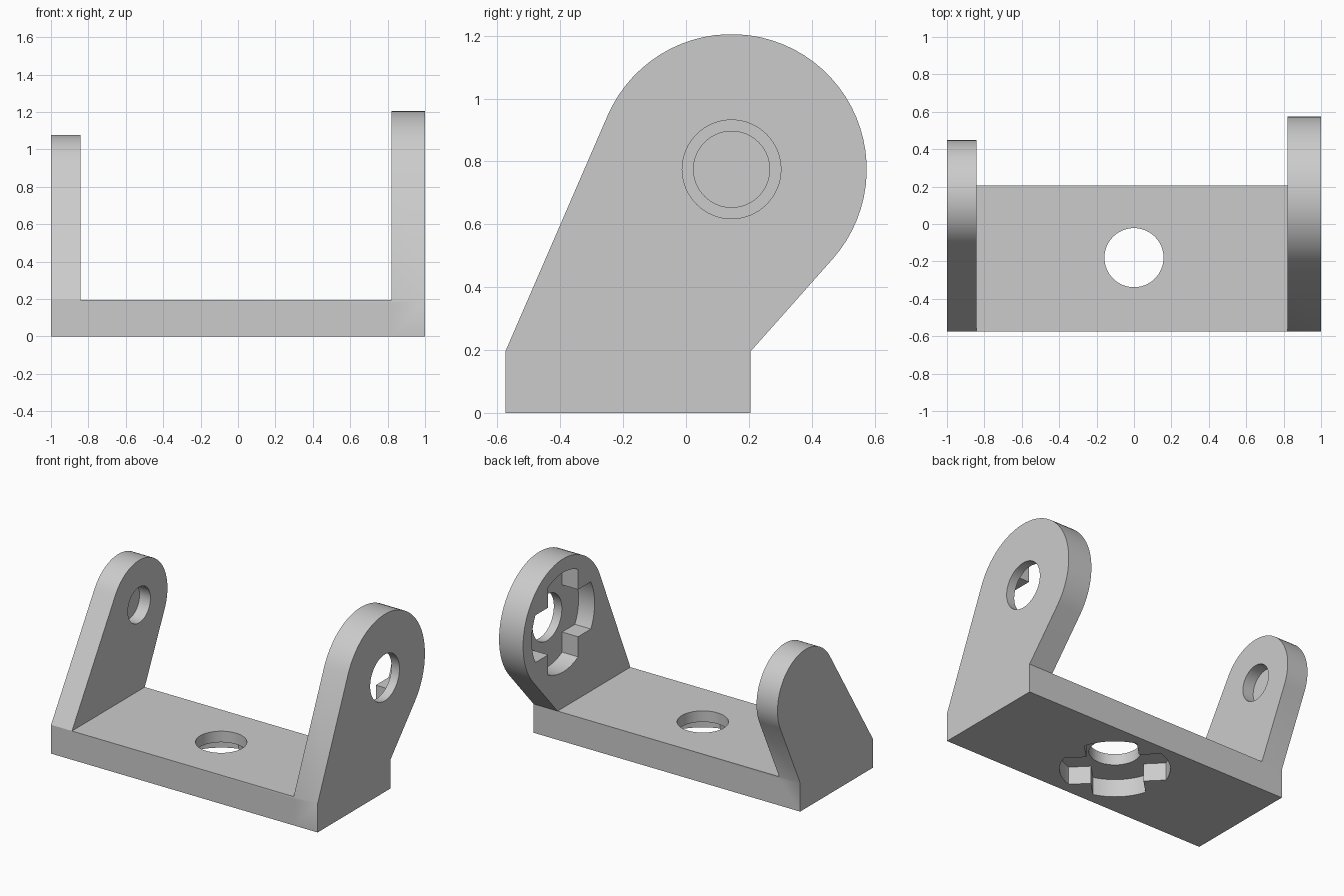
import bpy
import bmesh
from math import acos, asin, atan2, cos, sin, hypot, pi, radians

if "Cube" in bpy.data.objects:
    bpy.data.objects.remove(bpy.data.objects["Cube"])

grey = bpy.data.materials.new("light_grey")
grey.use_nodes = True
grey.diffuse_color = (0.6, 0.6, 0.6, 1)
grey.node_tree.nodes["Principled BSDF"].inputs["Base Color"].default_value = (0.6, 0.6, 0.6, 1)

FRONT, BACK, PLATE_TOP = -0.575, 0.205, 0.195
PIVOT = (0.145, 0.775)          # y, z of the ear centres
PLATE_HOLE = (0, -0.18)         # x, y of the hole in the plate


def prism(name, points, axis, low, high):
    """Extrude a closed 2D profile along x (points are y, z) or z (points are x, y)."""
    def place(p, h):
        return (h, p[0], p[1]) if axis == "x" else (p[0], p[1], h)
    bm = bmesh.new()
    bottom = [bm.verts.new(place(p, low)) for p in points]
    top = [bm.verts.new(place(p, high)) for p in points]
    bm.faces.new(bottom[::-1])
    bm.faces.new(top)
    for i in range(len(points)):
        j = (i + 1) % len(points)
        bm.faces.new((bottom[i], bottom[j], top[j], top[i]))
    bmesh.ops.recalc_face_normals(bm, faces=bm.faces)
    mesh = bpy.data.meshes.new(name)
    bm.to_mesh(mesh)
    bm.free()
    mesh.materials.append(grey)
    obj = bpy.data.objects.new(name, mesh)
    bpy.context.collection.objects.link(obj)
    return obj


def arc(centre, r, start, end, steps):
    angles = [start + (end - start) * i / steps for i in range(steps + 1)]
    return [(centre[0] + r * cos(a), centre[1] + r * sin(a)) for a in angles]


def circle(centre, r):
    return arc(centre, r, 0, 2 * pi, 64)[:-1]


def ear(r):
    """Side profile: plate end, with straight edges tangent to a round head."""
    def tangent(y, side):
        dy, dz = y - PIVOT[0], PLATE_TOP - PIVOT[1]
        return atan2(dz, dy) + side * acos(r / hypot(dy, dz))
    start, end = tangent(BACK, 1), tangent(FRONT, -1) + 2 * pi
    head = arc(PIVOT, r, start, end, 40)
    return [(FRONT, 0), (BACK, 0), (BACK, PLATE_TOP)] + head + [(FRONT, PLATE_TOP)]


def cross(centre, turn, r=0.337, half=0.16):
    """Four-armed pocket with rounded arm ends."""
    points = []
    spread = asin(half / r)
    for k in range(4):
        a = turn + k * pi / 2
        points += arc(centre, r, a - spread, a + spread, 10)
        points += arc(centre, half * 2 ** 0.5, a + pi / 4, a + pi / 4, 1)[:1]
    return points


def combine(target, other, operation):
    mod = target.modifiers.new(operation.lower(), "BOOLEAN")
    mod.operation, mod.solver, mod.object = operation, "EXACT", other
    bpy.context.view_layer.objects.active = target
    bpy.ops.object.modifier_apply(modifier=mod.name)
    bpy.data.objects.remove(other)


# Plate with an ear at each end
outline = [(-1, FRONT), (1, FRONT), (1, BACK), (-1, BACK)]
bracket = prism("mounting_bracket", outline, "z", 0, PLATE_TOP)
combine(bracket, prism("large_ear", ear(0.43), "x", 0.82, 1), "UNION")
combine(bracket, prism("small_ear", ear(0.303), "x", -1, -0.843), "UNION")

# Cross pockets under the plate and inside the large ear, then the round holes
cuts = [
    ("plate_pocket", cross(PLATE_HOLE, pi / 4), "z", -0.1, 0.12),
    ("ear_pocket", cross(PIVOT, 0), "x", 0.7, 0.94),
    ("plate_hole", circle(PLATE_HOLE, 0.158), "z", 0.05, 0.3),
    ("large_ear_hole", circle(PIVOT, 0.157), "x", 0.9, 1.1),
    ("small_ear_socket", circle(PIVOT, 0.121), "x", -0.925, -0.7),
]
for cut in cuts:
    combine(bracket, prism(*cut), "DIFFERENCE")

# Smooth round faces, sharp edges
for obj in bpy.context.selected_objects:
    obj.select_set(False)
bracket.select_set(True)
bpy.context.view_layer.objects.active = bracket
bpy.ops.object.shade_smooth_by_angle(angle=radians(30))
